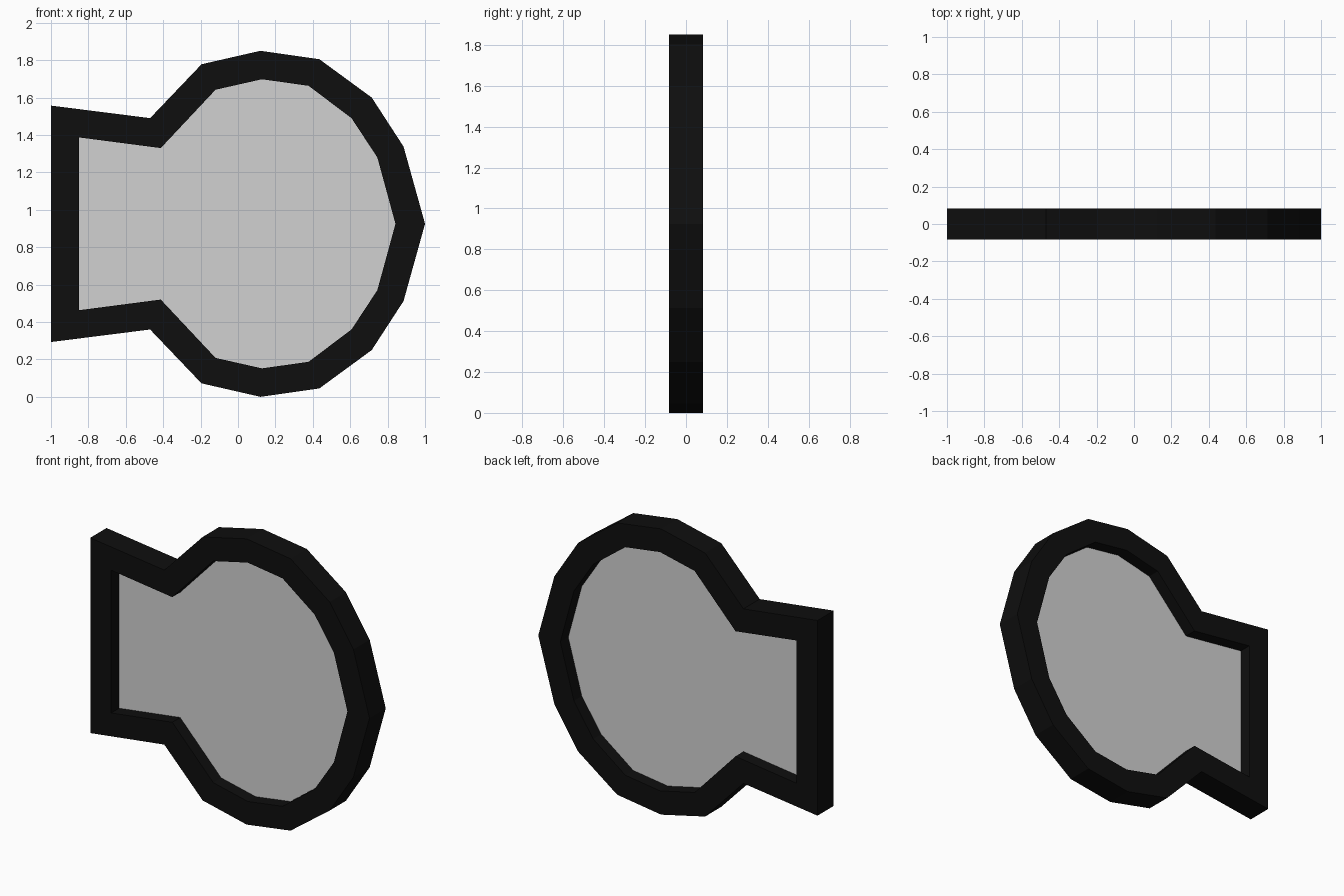
import bpy
import bmesh

if "Cube" in bpy.data.objects:
    bpy.data.objects.remove(bpy.data.objects["Cube"])

MID = 0.925     # height of the mirror line
HALF = 0.083    # half thickness of the frame

# Upper half outlines (x, height above mirror line); the tip lies on the line
OUTER = [(-1.0, 0.632), (-0.47, 0.565), (-0.195, 0.853), (0.12, 0.925),
         (0.435, 0.88), (0.715, 0.675), (0.885, 0.413), (1.0, 0.0)]
INNER = [(-0.85, 0.462), (-0.413, 0.405), (-0.12, 0.717), (0.128, 0.773),
         (0.377, 0.738), (0.607, 0.565), (0.745, 0.355), (0.842, 0.0)]


def mirrored(half):
    return half + [(x, -h) for x, h in reversed(half[:-1])]


def material(name, value):
    mat = bpy.data.materials.new(name)
    mat.diffuse_color = (value, value, value, 1)
    mat.use_nodes = True
    mat.node_tree.nodes["Principled BSDF"].inputs["Base Color"].default_value = mat.diffuse_color
    return mat


def finish(bm, name, mat):
    mesh = bpy.data.meshes.new(name)
    bm.to_mesh(mesh)
    bm.free()
    mesh.materials.append(mat)
    obj = bpy.data.objects.new(name, mesh)
    bpy.context.collection.objects.link(obj)
    return obj


def ring(bm, points, y):
    return [bm.verts.new((x, y, MID + h)) for x, h in points]


outer, inner = mirrored(OUTER), mirrored(INNER)

# Frame: a rectangular section carried round the outline
bm = bmesh.new()
rings = [ring(bm, outer, -HALF), ring(bm, outer, HALF),
         ring(bm, inner, HALF), ring(bm, inner, -HALF)]
n = len(outer)
for k in range(4):
    a, b = rings[k], rings[(k + 1) % 4]
    for i in range(n):
        j = (i + 1) % n
        bm.faces.new((a[i], a[j], b[j], b[i]))
bmesh.ops.recalc_face_normals(bm, faces=bm.faces)
finish(bm, "frame", material("black", 0.0045))

# Pane: thin sheet halfway through the frame
bm = bmesh.new()
front = bm.faces.new(ring(bm, inner, -0.002))
back = bmesh.ops.extrude_face_region(bm, geom=[front], use_keep_orig=True)
for v in [g for g in back["geom"] if isinstance(g, bmesh.types.BMVert)]:
    v.co.y = 0.002
bmesh.ops.recalc_face_normals(bm, faces=bm.faces)
finish(bm, "pane", material("light grey", 0.64))
